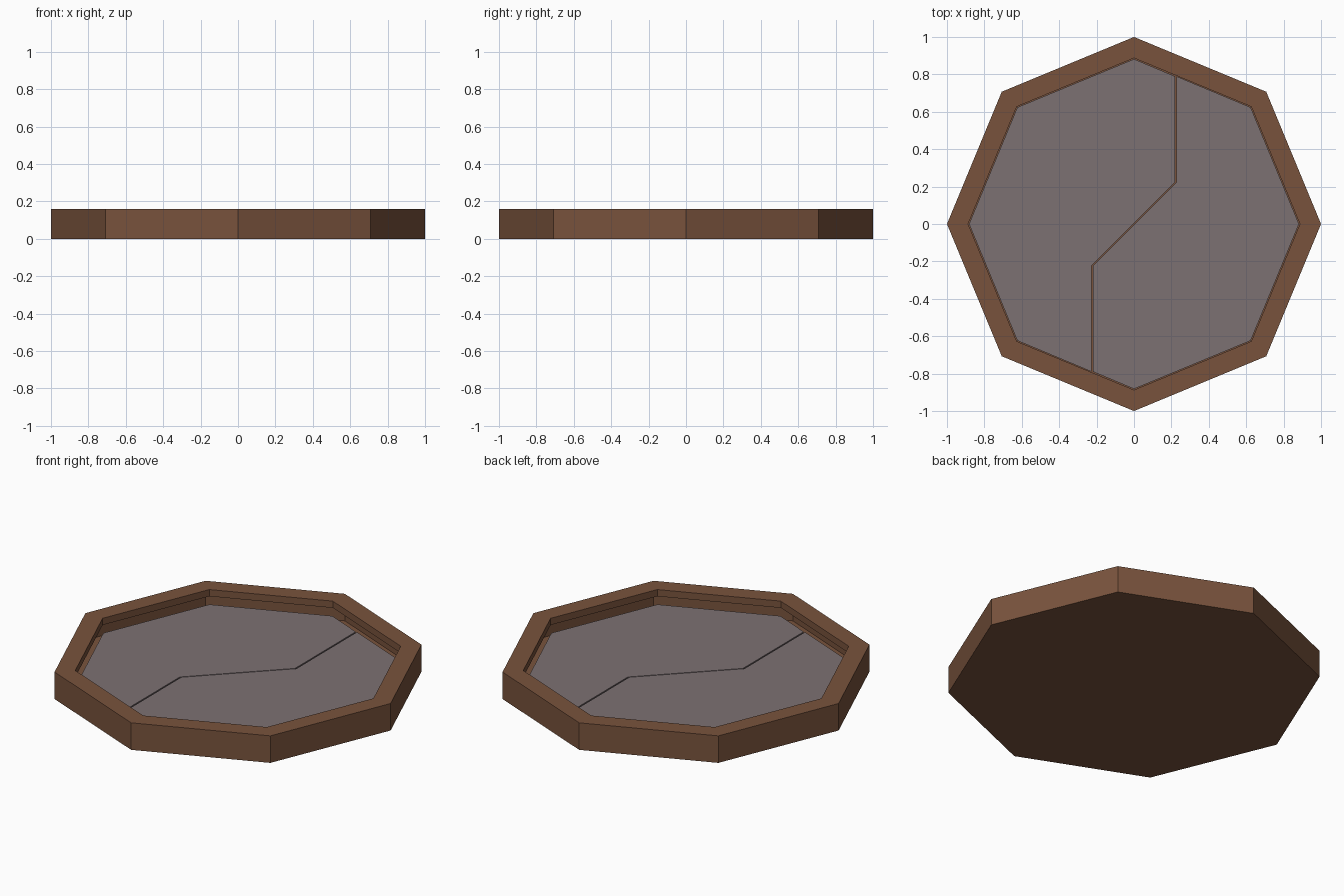
import bpy
import bmesh
from math import sin, cos, pi

cube = bpy.data.objects.get("Cube")
if cube:
    bpy.data.objects.remove(cube, do_unlink=True)

SIDES = 8


def make_material(name, colour):
    mat = bpy.data.materials.new(name)
    mat.use_nodes = True
    mat.diffuse_color = colour
    mat.node_tree.nodes["Principled BSDF"].inputs["Base Color"].default_value = colour
    return mat


def finish(bm, name, mat):
    mesh = bpy.data.meshes.new(name)
    bm.to_mesh(mesh)
    bm.free()
    mesh.materials.append(mat)
    obj = bpy.data.objects.new(name, mesh)
    bpy.context.collection.objects.link(obj)
    return obj


def corner(radius, i):
    a = 2 * pi * i / SIDES
    return radius * cos(a), radius * sin(a)


brown = make_material("brown frame", (0.19, 0.086, 0.046, 1))
grey = make_material("grey panel", (0.203, 0.165, 0.171, 1))

# Hollow octagonal frame: base, outer wall, flat rim and a short inner lip
profile = [(1, 0), (1, 0.16), (0.887, 0.16), (0.887, 0.12)]
bm = bmesh.new()
rings = [[bm.verts.new((*corner(r, i), z)) for i in range(SIDES)] for r, z in profile]
for low, high in zip(rings, rings[1:]):
    for i in range(SIDES):
        j = (i + 1) % SIDES
        bm.faces.new((low[i], low[j], high[j], high[i]))
bm.faces.new(rings[0][::-1])
finish(bm, "frame", brown)

# Two interlocking panels below the lip, separated by a narrow stepped gap
R, STEP, GAP = 0.882, 0.222, 0.004
BOTTOM, TOP = 0.054, 0.074
edge_y = R - STEP * (2 ** 0.5 - 1)
outline = [(-STEP, -edge_y)]
outline += [corner(R, i) for i in (-2, -1, 0, 1)]
outline += [(STEP, edge_y), (STEP, STEP), (-STEP, -STEP)]

for name, side in (("left_panel", 1), ("right_panel", -1)):
    bm = bmesh.new()
    # The outer edge stays in place while the stepped edge moves back by the gap
    points = [(x + (GAP if abs(x) == STEP else 0), y) for x, y in outline]
    verts = [bm.verts.new((side * x, side * y, BOTTOM)) for x, y in points]
    base = bm.faces.new(verts)
    raised = bmesh.ops.extrude_face_region(bm, geom=[base], use_keep_orig=True)["geom"]
    for v in raised:
        if isinstance(v, bmesh.types.BMVert):
            v.co.z = TOP
    bmesh.ops.recalc_face_normals(bm, faces=bm.faces)
    finish(bm, name, grey)
